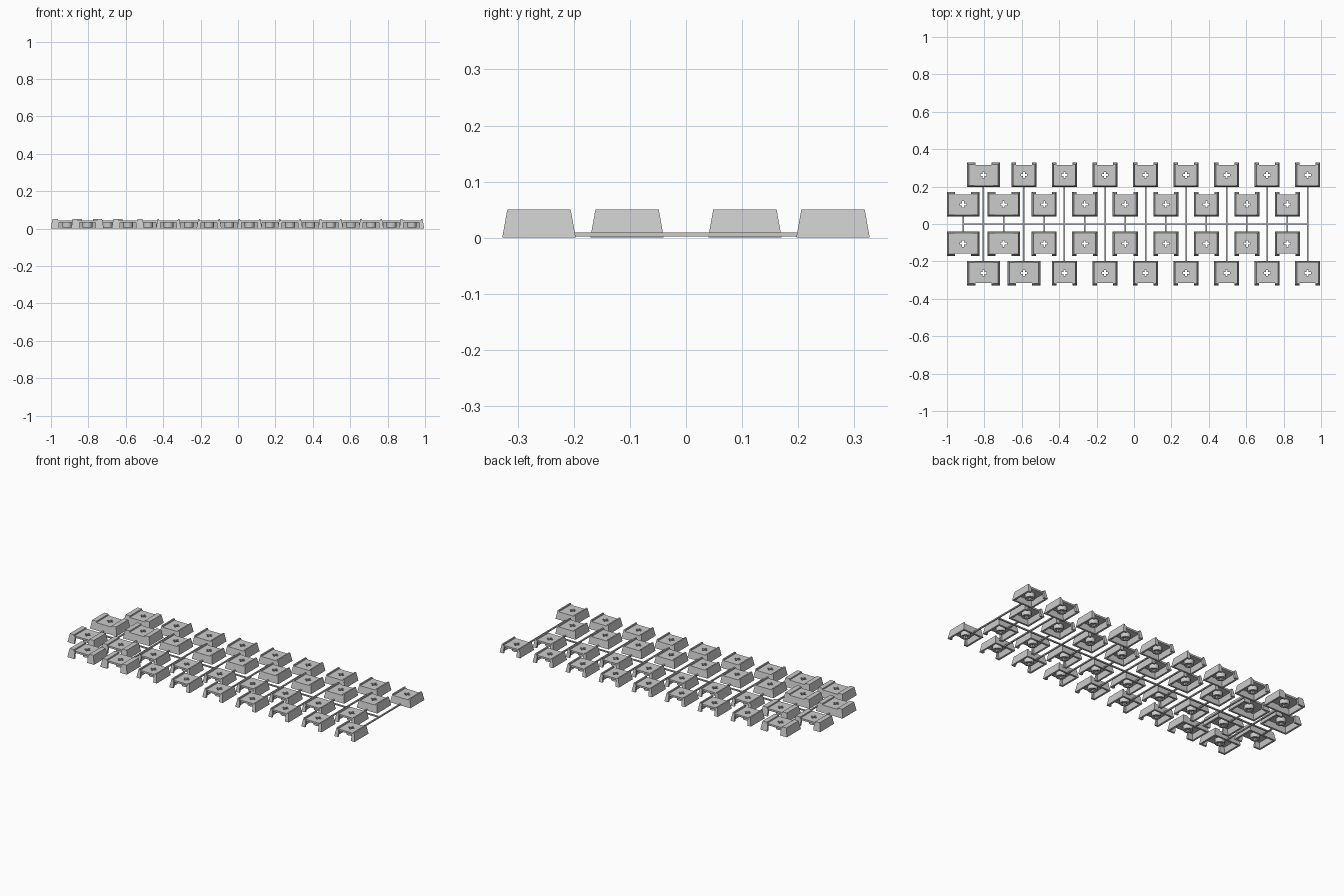
import bpy, bmesh
from mathutils import Matrix

cube = bpy.data.objects.get("Cube")
if cube:
    bpy.data.objects.remove(cube)

grey = bpy.data.materials.new("plain grey")
grey.use_nodes = True
grey.diffuse_color = (0.6, 0.6, 0.6, 1)
grey.node_tree.nodes["Principled BSDF"].inputs["Base Color"].default_value = (0.6, 0.6, 0.6, 1)

HEIGHT, DEPTH, TAPER = 0.05, 0.0655, 0.009
PLATE_TOP, PLATE_LOW, WALL = 0.042, 0.032, 0.011
PITCH = 0.2167


def link(name, bm):
    mesh = bpy.data.meshes.new(name)
    bm.to_mesh(mesh)
    bm.free()
    mesh.materials.append(grey)
    obj = bpy.data.objects.new(name, mesh)
    bpy.context.collection.objects.link(obj)
    return obj


def block(name, x0, x1, y0, y1, z0, z1, taper=0.0):
    """Box whose top is drawn in by taper on every side."""
    bm = bmesh.new()
    bmesh.ops.create_cube(bm, size=1)
    for v in bm.verts:
        sx, sy, top = v.co.x > 0, v.co.y > 0, v.co.z > 0
        t = taper if top else 0
        v.co = (x1 - t if sx else x0 + t, y1 - t if sy else y0 + t, z1 if top else z0)
    return link(name, bm)


def make_cap(half):
    """Hollow key cap: open at +y, recessed top, round stem with a cross slot."""
    cap = block("cap", -half, half, -DEPTH, DEPTH, 0, HEIGHT, TAPER)
    w, d = half - WALL, DEPTH - WALL
    hollow = block("hollow", -w, w, -d, d, -0.001, PLATE_LOW, 0.006)
    recess = block("recess", -0.05, 0.05, -0.1, 0.1, PLATE_TOP, 0.1)
    notch = block("notch", -0.043, 0.043, 0.053, 0.1, -0.01, 0.1)
    gap = block("gap", -0.043, 0.043, 0.04, 0.1, -0.01, PLATE_LOW - 0.0005)
    bm = bmesh.new()
    bmesh.ops.create_cone(bm, cap_ends=True, segments=24, radius1=0.026, radius2=0.026,
                          depth=0.03, matrix=Matrix.Translation((0, 0, 0.021)))
    stem = link("stem", bm)
    slot_x = block("slot_x", -0.017, 0.017, -0.005, 0.005, -0.01, 0.1)
    slot_y = block("slot_y", -0.005, 0.005, -0.017, 0.017, -0.01, 0.1)
    steps = [(hollow, "DIFFERENCE"), (recess, "DIFFERENCE"), (notch, "DIFFERENCE"),
             (gap, "DIFFERENCE"), (stem, "UNION"), (slot_x, "DIFFERENCE"), (slot_y, "DIFFERENCE")]
    for helper, operation in steps:
        helper.hide_render = True
        mod = cap.modifiers.new(helper.name, "BOOLEAN")
        mod.object, mod.operation, mod.solver = helper, operation, "EXACT"
    graph = bpy.context.evaluated_depsgraph_get()
    mesh = bpy.data.meshes.new_from_object(cap.evaluated_get(graph))
    for obj in [cap] + [s[0] for s in steps]:
        bpy.data.objects.remove(obj)
    mesh.materials.clear()
    mesh.materials.append(grey)
    return mesh


narrow, wide = make_cap(0.067), make_cap(0.0875)

# Four rows of caps, the open side always facing away from the centre line
rows = [("back_outer", 0.262, -0.805, 1), ("back_inner", 0.105, -0.9135, 2),
        ("front_inner", -0.105, -0.9135, 2), ("front_outer", -0.262, -0.805, 2)]
for row, y, x0, wide_count in rows:
    for i in range(9):
        cap = bpy.data.objects.new(f"{row}_cap_{i + 1}", wide if i < wide_count else narrow)
        cap.location = (x0 + i * PITCH, y, 0)
        cap.rotation_euler.z = 0 if y > 0 else 3.14159265
        bpy.context.collection.objects.link(cap)

# Thin frame that joins the caps
block("centre_runner", -0.917, 0.932, -0.004, 0.004, 0.002, 0.009)
for i in range(9):
    for name, x0, reach in (("long", -0.805, 0.2), ("short", -0.9135, 0.044)):
        x = x0 + i * PITCH
        block(f"{name}_runner_{i + 1}", x - 0.004, x + 0.004, -reach, reach, 0.002, 0.009)
